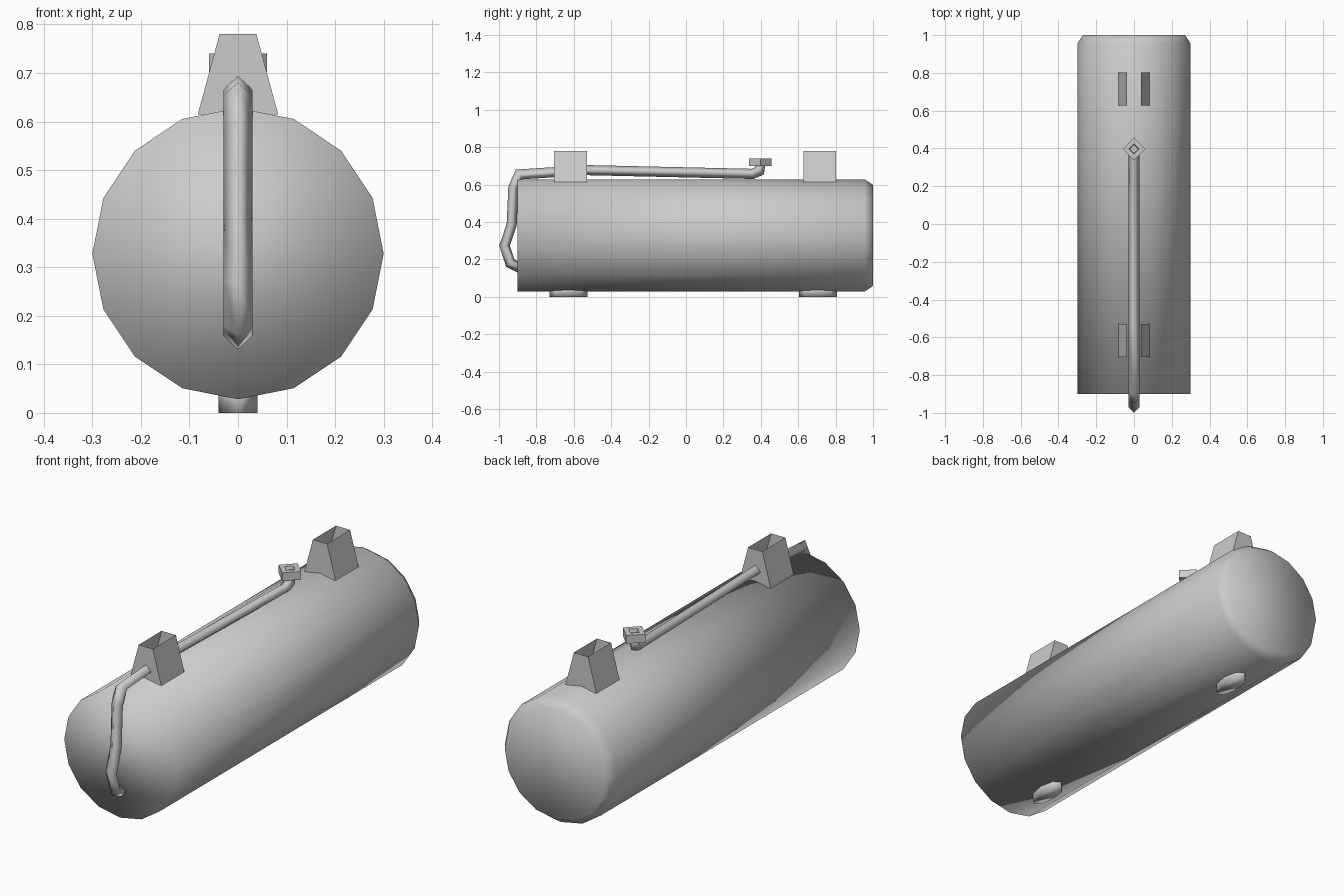
import bpy
from math import cos, sin, pi
from mathutils import Vector

if "Cube" in bpy.data.objects:
    bpy.data.objects.remove(bpy.data.objects["Cube"])


def loft(name, rings, cap_start=True, cap_end=True, smooth=True):
    """Skin a list of equal-length vertex rings, optionally capping the ends."""
    n = len(rings[0])
    verts = [v for ring in rings for v in ring]
    faces = [(r * n + i, r * n + (i + 1) % n, (r + 1) * n + (i + 1) % n, (r + 1) * n + i)
             for r in range(len(rings) - 1) for i in range(n)]
    if cap_start:
        faces.append(tuple(reversed(range(n))))
    if cap_end:
        faces.append(tuple(range((len(rings) - 1) * n, len(rings) * n)))
    mesh = bpy.data.meshes.new(name)
    mesh.from_pydata(verts, [], faces)
    mesh.polygons.foreach_set("use_smooth", [smooth] * len(faces))
    obj = bpy.data.objects.new(name, mesh)
    bpy.context.collection.objects.link(obj)
    return obj


def ring_y(y, r, zc, n):
    return [(r * cos(2 * pi * i / n), y, zc - r * sin(2 * pi * i / n)) for i in range(n)]


def ring_z(z, rx, ry, yc, n):
    return [(rx * cos(2 * pi * i / n), yc + ry * sin(2 * pi * i / n), z) for i in range(n)]


# Tank body, chamfered at the back only
loft("tank", [ring_y(y, r, 0.328, 16) for y, r in ((-0.9, 0.3), (0.955, 0.3), (1.0, 0.27))])

# Open tapered necks on top
for label, y in (("front", -0.617), ("rear", 0.715)):
    def rect(hx, z):
        return [(hx * sx, y + 0.088 * sy, z) for sx, sy in ((-1, -1), (1, -1), (1, 1), (-1, 1))]
    loft(label + "_neck", [rect(0.083, 0.614), rect(0.038, 0.78)], False, False, False)

# Oval feet
for label, y in (("front", -0.628), ("rear", 0.705)):
    loft(label + "_foot", [ring_z(z, 0.04, 0.101, y, 8) for z in (0, 0.06)])

# Four-sided pipe swept along a path in the y-z plane with mitred bends
path = [Vector(p) for p in ((-0.89, 0.155), (-0.94, 0.18), (-0.97, 0.273), (-0.932, 0.385),
                            (-0.923, 0.585), (-0.892, 0.654), (-0.53, 0.677),
                            (0.355, 0.657), (0.392, 0.673), (0.397, 0.71))]
rad = 0.03
rings = []
for i, p in enumerate(path):
    d_in = (p - path[max(i - 1, 0)]).normalized()
    d_out = (path[min(i + 1, len(path) - 1)] - p).normalized()
    t = (d_in + d_out).normalized()
    half = max(t.dot(d_in), t.dot(d_out))
    nrm = Vector((-t.y, t.x)) * (rad * 0.9 / half)
    a, b = p + nrm, p - nrm
    rings.append([(rad, p.x, p.y), (0, a.x, a.y), (-rad, p.x, p.y), (0, b.x, b.y)])
loft("pipe", rings)

# Diamond-shaped valve cap with a small recess
loft("valve_cap", [ring_z(z, r, r, 0.397, 4) for z, r in
                   ((0.7, 0.06), (0.74, 0.06), (0.74, 0.028), (0.725, 0.022))], smooth=False)
